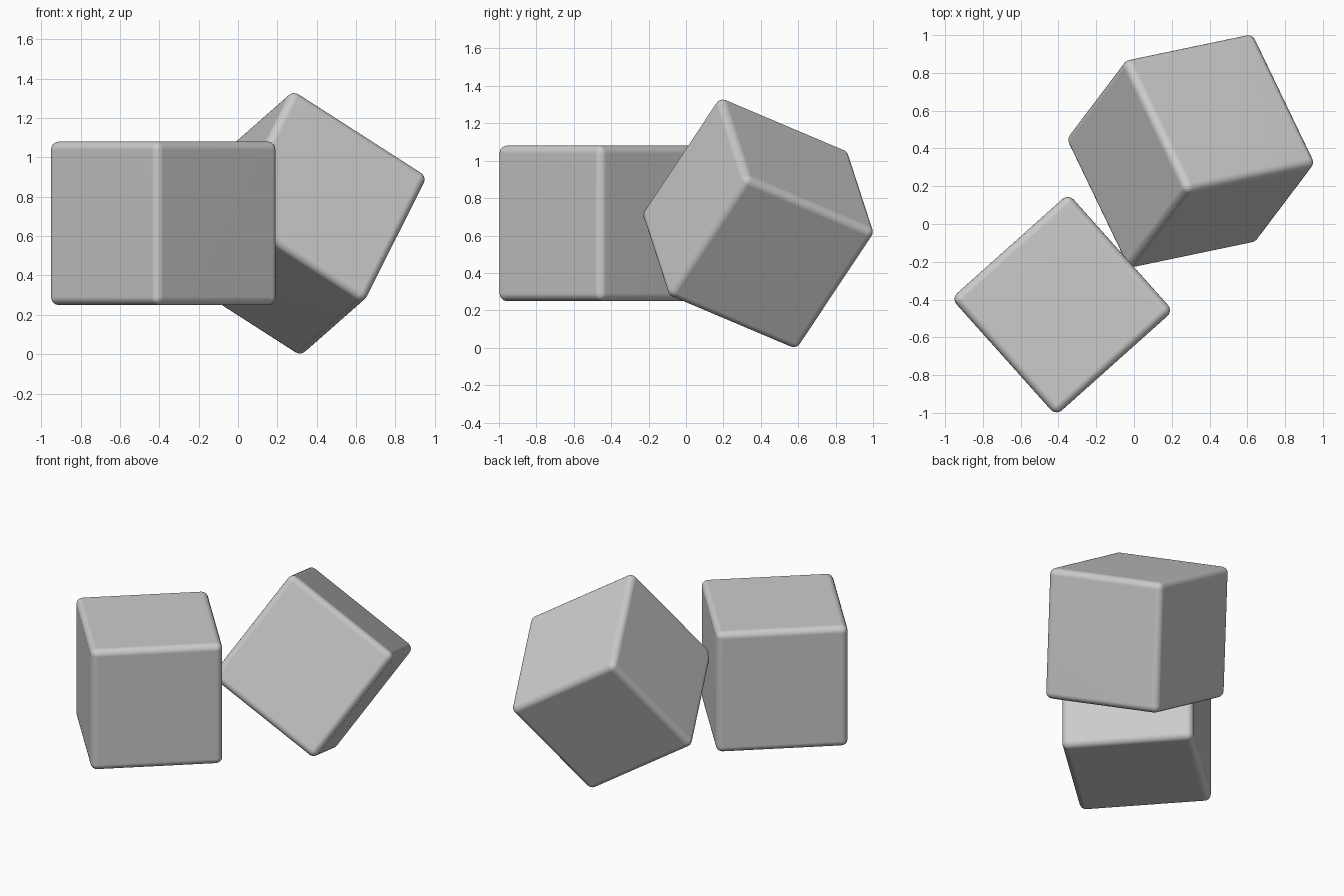
import bpy
from math import radians
from mathutils import Matrix, Vector

if "Cube" in bpy.data.objects:
    bpy.data.objects.remove(bpy.data.objects["Cube"])

SIZE = 0.832
RADIUS = 0.042


def rounded_cube(name, centre, rotation):
    bpy.ops.mesh.primitive_cube_add(size=SIZE)
    ob = bpy.context.object
    ob.name = name
    ob.matrix_world = Matrix.Translation(centre) @ rotation.to_4x4()
    bevel = ob.modifiers.new("rounded_edges", 'BEVEL')
    bevel.width = RADIUS
    bevel.segments = 5
    bevel.limit_method = 'NONE'
    for p in ob.data.polygons:
        p.use_smooth = True
    # keep the large faces flat in shading
    wn = ob.modifiers.new("flat_faces", 'WEIGHTED_NORMAL')
    wn.keep_sharp = True
    return ob


# Upright cube, turned about the vertical axis
rounded_cube("upright_cube", (-0.38, -0.427, 0.665), Matrix.Rotation(radians(41.8), 3, 'Z'))

# Tumbled cube, oriented by its edge directions
ex = Vector((0.67, 0.14, -0.43)).normalized()
ey = Vector((-0.33, 0.67, -0.28))
ey = (ey - ex * ey.dot(ex)).normalized()
ez = ex.cross(ey)
rounded_cube("tumbled_cube", (0.30, 0.386, 0.665), Matrix((ex, ey, ez)).transposed())
